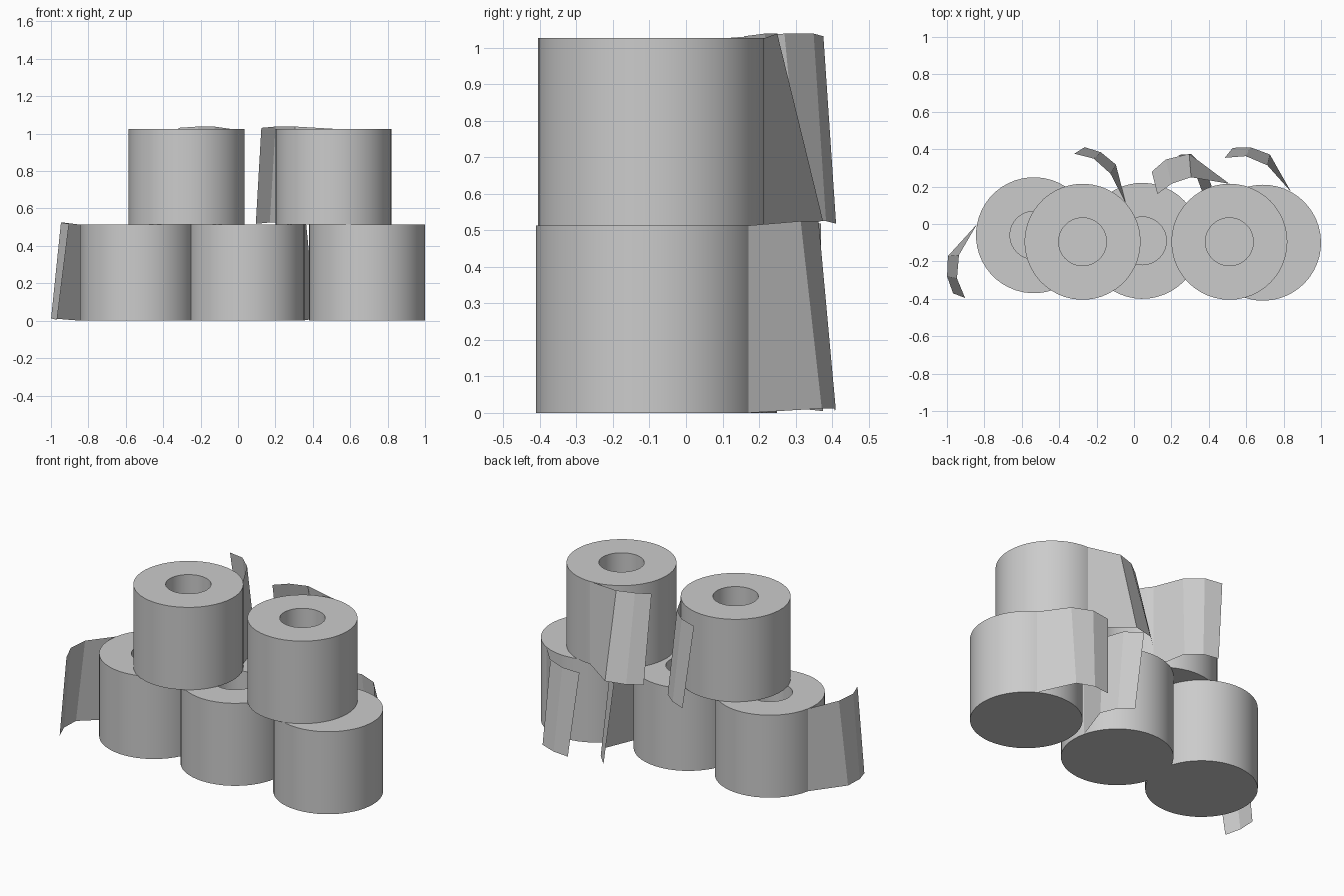
import bpy, bmesh
from math import cos, sin, pi, radians

if "Cube" in bpy.data.objects:
    bpy.data.objects.remove(bpy.data.objects["Cube"])

R, HOLE, H, SIDES = 0.31, 0.128, 0.513, 48

# loose sheet, relative to its roll: (radius, angle past the start) along lower and upper edges
LOW = [(0.473, 24.6), (0.514, 36.4), (0.5325, 46.7)]
TOP = [(0.4145, 25.8), (0.472, 40.3), (0.498, 53.3)]
# sheet that leans outward more strongly
LEAN_LOW = [(0.517, 24.6), (0.556, 37.7), (0.559, 47.9)]
LEAN_TOP = [(0.401, 30.7), (0.438, 45), (0.462, 56.5)]
LIFT = [0.012, 0.012, 0.005]


def polar(r, deg, z):
    return (r * cos(radians(deg)), r * sin(radians(deg)), z)


def make_roll(name, x, y, z, start, low=LOW, top=TOP, scale=1.0):
    bm = bmesh.new()

    def ring(r, height):
        return [bm.verts.new(polar(r, start + 360 * i / SIDES, height)) for i in range(SIDES)]

    # outer wall, top rim, core wall
    ob, ot, it, ib = ring(R, 0), ring(R, H), ring(HOLE, H), ring(HOLE, 0.003)
    for a, b in ((ob, ot), (ot, it), (it, ib)):
        for i in range(SIDES):
            j = (i + 1) % SIDES
            bm.faces.new((a[i], a[j], b[j], b[i]))
    # closed underside and core floor
    bm.faces.new(ob[::-1])
    bm.faces.new(ib)
    for f in bm.faces:
        f.smooth = True

    # loose hanging sheet
    pl, pt = bm.verts.new(polar(R, start, 0)), bm.verts.new(polar(R, start, H))
    for (rl, al), (rt, at), dz in zip(low, top, LIFT):
        nl = bm.verts.new(polar(rl * scale, start + al, dz))
        nt = bm.verts.new(polar(rt * scale, start + at, H + dz))
        bm.faces.new((pl, nl, nt, pt)).normal_flip()
        pl, pt = nl, nt

    me = bpy.data.meshes.new(name)
    bm.to_mesh(me)
    bm.free()
    ob = bpy.data.objects.new(name, me)
    ob.location = (x, y, z)
    bpy.context.collection.objects.link(ob)
    bpy.context.view_layer.objects.active = ob
    bpy.ops.object.select_all(action='DESELECT')
    ob.select_set(True)
    bpy.ops.object.shade_smooth_by_angle(angle=radians(15))


# bottom row
make_roll("paper_roll_bottom_left", -0.535, -0.06, 0, 169)
make_roll("paper_roll_bottom_middle", 0.045, -0.09, 0, 14)
make_roll("paper_roll_bottom_right", 0.69, -0.10, 0, 61)
# top row
make_roll("paper_roll_top_left", -0.275, -0.095, H, 42, scale=0.95)
make_roll("paper_roll_top_right", 0.51, -0.095, H, 90, LEAN_LOW, LEAN_TOP)
